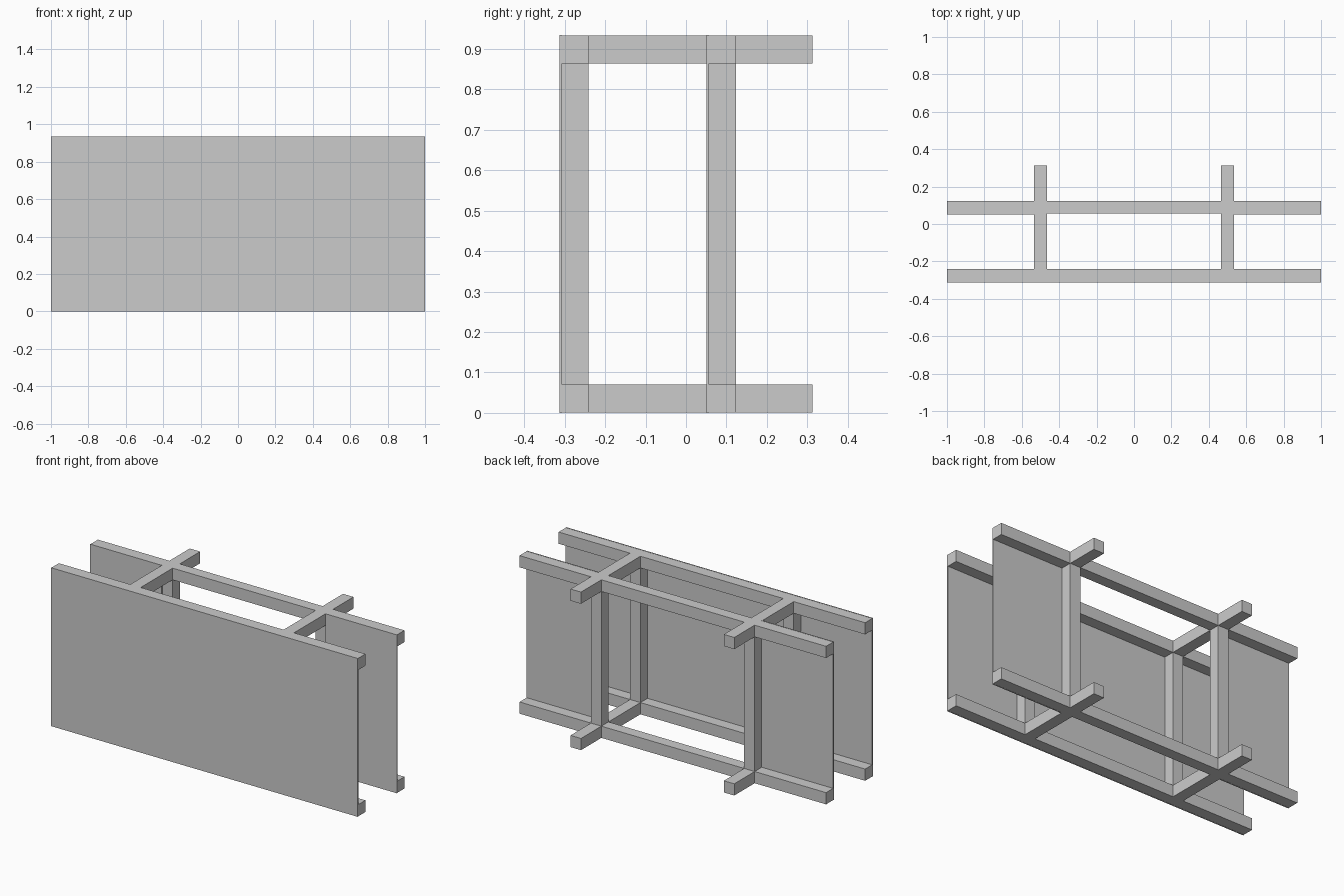
import bpy

if "Cube" in bpy.data.objects:
    bpy.data.objects.remove(bpy.data.objects["Cube"])


def box(name, x, y, z):
    """Box spanning the given (min, max) ranges."""
    bpy.ops.mesh.primitive_cube_add(size=1)
    ob = bpy.context.object
    ob.name = name
    for i, (a, b) in enumerate((x, y, z)):
        ob.location[i] = (a + b) / 2
        ob.scale[i] = b - a
    bpy.ops.object.transform_apply(location=True, rotation=False, scale=True)
    return ob


H = 0.934          # overall height
Y0, Y1 = -0.313, 0.313
T = 0.006          # panel thickness
W = 0.068          # timber width
XI, XO = 0.466, 0.534   # inner and outer faces of posts

front = (Y0 + T, -0.241)
back = (0.057, 0.123)
levels = {"bottom": (0.001, 0.07), "top": (H - 0.07, H - 0.001)}

# Thin panels: one across the front, two wings in the back row
box("front_panel", (-1, 1), (Y0, Y0 + T), (0, H))
for side, x in (("left", (-1, -XO)), ("right", (XO, 1))):
    box(side + "_back_panel", x, (0.051, 0.057), (0, H))

for level, z in levels.items():
    # Long rails
    box(level + "_front_rail", (-1, 1), front, z)
    box(level + "_back_rail", (-1, 1), back, z)
    # Cross rails butting between the long rails, with stubs behind
    for side, x in (("left", (-XO, -XI)), ("right", (XI, XO))):
        box(f"{level}_{side}_cross_rail", x, (front[1], back[0]), z)
        box(f"{level}_{side}_rail_stub", x, (back[1], Y1), z)

# Upright posts between bottom and top rails
for side, x in (("left", (-XO, -XI)), ("right", (XI, XO))):
    for row, y in (("front", front), ("back", back)):
        box(f"{side}_{row}_post", x, y, (levels["bottom"][1], levels["top"][0]))
